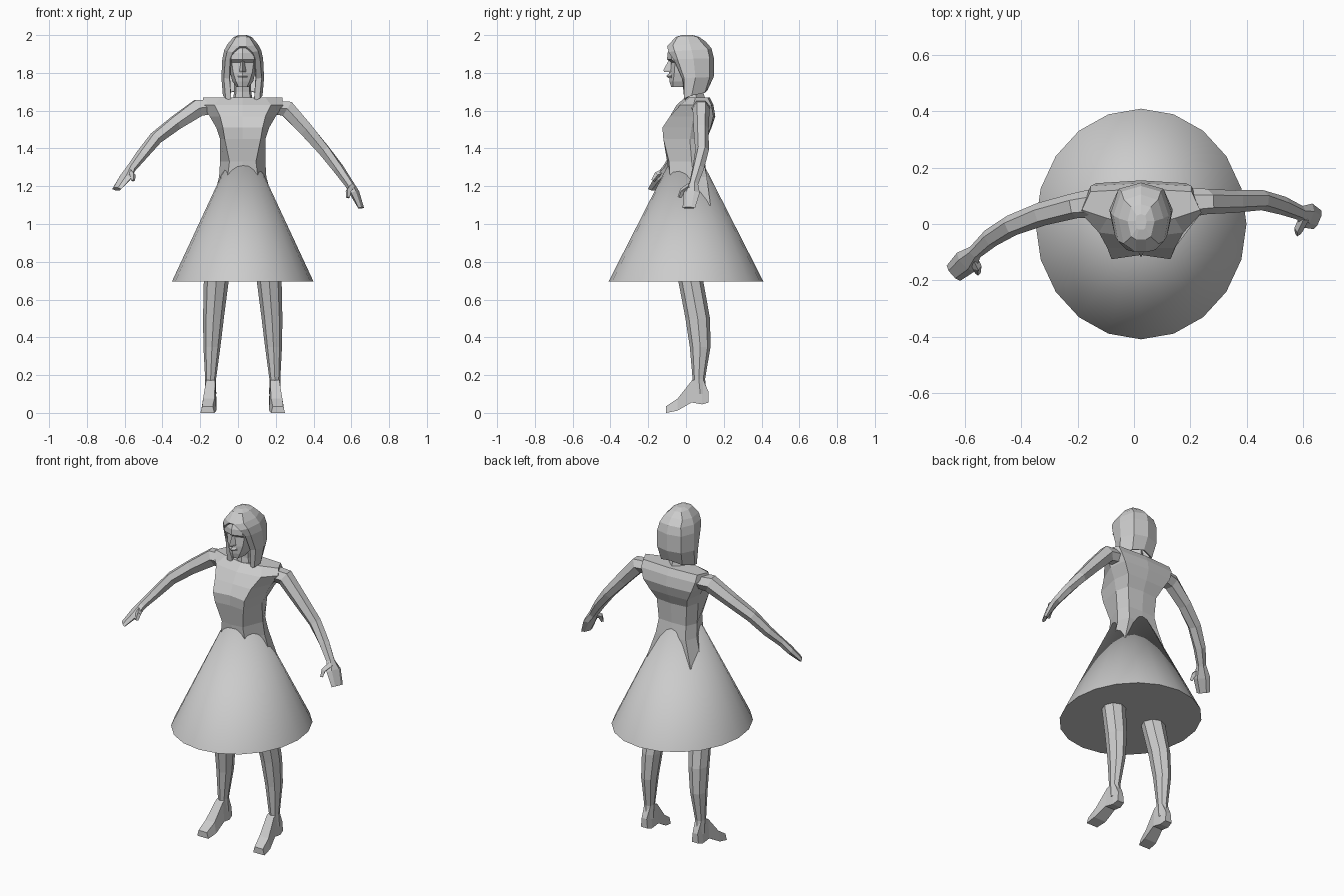
import bpy, bmesh, math
from mathutils import Vector

CX = 0.025  # body centre line


def loft(name, rings, closed=True, caps=True, close_from=None):
    """Skin a list of equally long point rings."""
    bm = bmesh.new()
    rows = [[bm.verts.new(p) for p in r] for r in rings]
    n = len(rows[0])
    for i, (a, b) in enumerate(zip(rows, rows[1:])):
        wrap = closed or (close_from is not None and i >= close_from)
        for j in range(n if wrap else n - 1):
            k = (j + 1) % n
            bm.faces.new((a[j], a[k], b[k], b[j]))
    if caps:
        bm.faces.new(rows[-1])
        if closed:
            bm.faces.new(rows[0])
    bmesh.ops.recalc_face_normals(bm, faces=bm.faces)
    me = bpy.data.meshes.new(name)
    bm.to_mesh(me)
    bm.free()
    ob = bpy.data.objects.new(name, me)
    bpy.context.collection.objects.link(ob)
    return ob


def sym(z, *half):
    """Half outline front to back, mirrored into a full level ring."""
    right = [(CX + x, y, z) for x, y in half]
    left = [(CX - x, y, z) for x, y in half if x > 0]
    return right + left[::-1]


def tube(name, path, n=6):
    """Path entries: x, y, z, horizontal radius, upright radius."""
    pts = [Vector(p[:3]) for p in path]
    rings = []
    for i, p in enumerate(path):
        d = (pts[min(i + 1, len(pts) - 1)] - pts[max(i - 1, 0)]).normalized()
        u = Vector((0, 0, 1)).cross(d).normalized()
        v = d.cross(u)
        angs = [2 * math.pi * k / n for k in range(n)]
        rings.append([pts[i] + u * p[3] * math.cos(a) + v * p[4] * math.sin(a) for a in angs])
    return loft(name, rings)


# Skirt: capped cone with smooth side
bpy.ops.mesh.primitive_cone_add(vertices=20, radius1=1, radius2=0, depth=0.805,
                                location=(CX, 0, 0.695 + 0.4025))
skirt = bpy.context.object
skirt.name = "skirt"
skirt.scale = (0.375, 0.41, 1)
bpy.ops.object.transform_apply(location=False, rotation=False, scale=True)
bpy.ops.object.shade_smooth_by_angle(angle=math.radians(35))

# Torso: hips poke through the skirt at the back corners
loft("torso", [
    sym(1.00, (0, -.05), (.08, -.05), (.14, .03), (.10, .11), (0, .10)),
    sym(1.10, (0, -.08), (.09, -.07), (.165, .05), (.146, .13), (0, .12)),
    sym(1.25, (0, -.09), (.08, -.085), (.125, .04), (.10, .11), (0, .11)),
    sym(1.33, (0, -.10), (.07, -.09), (.12, .03), (.09, .095), (0, .10)),
    sym(1.45, (0, -.11), (.095, -.12), (.12, .02), (.10, .10), (0, .11)),
    sym(1.51, (0, -.11), (.105, -.125), (.14, .03), (.125, .13), (0, .135)),
    sym(1.57, (0, -.085), (.12, -.085), (.175, .04), (.16, .145), (0, .155)),
    sym(1.63, (0, -.05), (.15, -.03), (.215, .04), (.18, .135), (0, .145)),
    sym(1.67, (0, -.005), (.12, .02), (.21, .05), (.18, .115), (0, .125)),
])

# Neck and head
loft("neck", [
    sym(1.64, (0, -.01), (.045, .01), (.055, .06), (0, .11)),
    sym(1.70, (0, .0), (.035, .01), (.045, .05), (0, .09)),
    sym(1.78, (0, -.01), (.035, .01), (.045, .05), (0, .09)),
])
loft("head", [
    sym(1.725, (0, -.078), (.022, -.07), (.032, -.02), (0, .02)),
    sym(1.755, (0, -.088), (.036, -.068), (.055, .0), (0, .06)),
    sym(1.80, (0, -.09), (.050, -.062), (.066, .0), (0, .10)),
    sym(1.855, (0, -.08), (.058, -.058), (.072, .0), (0, .12)),
    sym(1.872, (0, -.10), (.062, -.078), (.075, .0), (0, .12)),
    sym(1.905, (0, -.098), (.058, -.076), (.075, .0), (0, .12)),
    sym(1.96, (0, -.07), (.045, -.05), (.06, .0), (0, .08)),
])
loft("nose", [
    sym(1.805, (0, -.115), (.018, -.08), (0, -.07)),
    sym(1.815, (0, -.12), (.017, -.08), (0, -.07)),
    sym(1.865, (0, -.092), (.008, -.08), (0, -.07)),
])
loft("lips", [
    sym(1.773, (0, -.095), (.025, -.078), (0, -.06)),
    sym(1.783, (0, -.104), (.028, -.08), (0, -.06)),
    sym(1.793, (0, -.095), (.02, -.08), (0, -.06)),
])


# Hair: open at the face, closed above the fringe
def hair_row(z_front, z_back, *half):
    m = len(half) - 1
    full = [(CX + x, y, z_front + (z_back - z_front) * i / m) for i, (x, y) in enumerate(half)]
    return full + [(2 * CX - x, y, z) for x, y, z in full[-2::-1]]


hair = loft("hair", [
    hair_row(1.65, 1.71, (.06, .0), (.09, -.01), (.105, .03), (.07, .10), (0, .115)),
    hair_row(1.77, 1.78, (.07, -.02), (.10, -.01), (.113, .05), (.08, .125), (0, .147)),
    hair_row(1.87, 1.88, (.068, -.065), (.092, -.045), (.108, .04), (.08, .125), (0, .147)),
    hair_row(1.91, 1.93, (.052, -.092), (.082, -.06), (.098, .03), (.07, .115), (0, .135)),
    hair_row(1.94, 1.965, (.018, -.100), (.062, -.07), (.080, .02), (.06, .085), (0, .105)),
    hair_row(1.99, 1.99, (.018, -.055), (.035, -.045), (.048, .01), (.035, .06), (0, .07)),
    hair_row(2.0, 2.0, (.008, -.02), (.015, -.015), (.02, .01), (.015, .03), (0, .035)),
], closed=False, close_from=4)
thick = hair.modifiers.new("thickness", 'SOLIDIFY')
thick.thickness = 0.012
thick.offset = -1

# Arms with flattened hands, posed differently on each side
tube("left_arm", [
    (.17, .075, 1.62, .055, .04), (.26, .08, 1.61, .045, .05), (.36, .08, 1.50, .04, .042),
    (.455, .085, 1.39, .036, .035), (.53, .065, 1.295, .033, .03), (.59, .04, 1.21, .026, .024),
    (.617, .03, 1.165, .046, .022), (.652, .015, 1.085, .036, .01)])
tube("left_thumb", [(.605, .02, 1.20, .018, .018), (.585, -.02, 1.175, .016, .016),
                    (.582, -.035, 1.14, .01, .01)], 4)
tube("right_arm", [
    (-.12, .075, 1.62, .055, .04), (-.21, .065, 1.615, .045, .052), (-.33, .035, 1.535, .042, .042),
    (-.435, -.005, 1.455, .038, .036), (-.51, -.05, 1.365, .034, .03), (-.565, -.1, 1.295, .026, .024),
    (-.597, -.135, 1.245, .046, .022), (-.642, -.175, 1.185, .036, .012)])
tube("right_thumb", [(-.575, -.12, 1.275, .018, .018), (-.557, -.155, 1.26, .016, .016),
                     (-.555, -.175, 1.23, .01, .01)], 4)

# Legs and feet, mirrored about the centre line
leg = [(.10, .170, .075, .03, .035), (.18, .170, .068, .029, .033), (.35, .163, .075, .045, .055),
       (.50, .155, .062, .055, .065), (.70, .140, .025, .066, .066), (.90, .11, .02, .075, .08),
       (1.08, .08, .02, .08, .085)]
foot = [(.12, .170, .022, .055, .11), (.085, .170, .028, .045, .19), (.03, .170, .032, .055, .17),
        (-.045, .180, .040, .012, .075), (-.105, .187, .037, 0, .035)]
for side, s in (("left", 1), ("right", -1)):
    loft(side + "_leg", [
        [(CX + s * (x + rx * math.cos(a)), y + ry * math.sin(a), z)
         for a in [math.pi * k / 4 for k in range(8)]] for z, x, y, rx, ry in leg])
    loft(side + "_foot", [
        [(CX + s * (x - w), y, z0), (CX + s * (x + w), y, z0),
         (CX + s * (x + w * .75), y, z1), (CX + s * (x - w * .75), y, z1)]
        for y, x, w, z0, z1 in foot])
